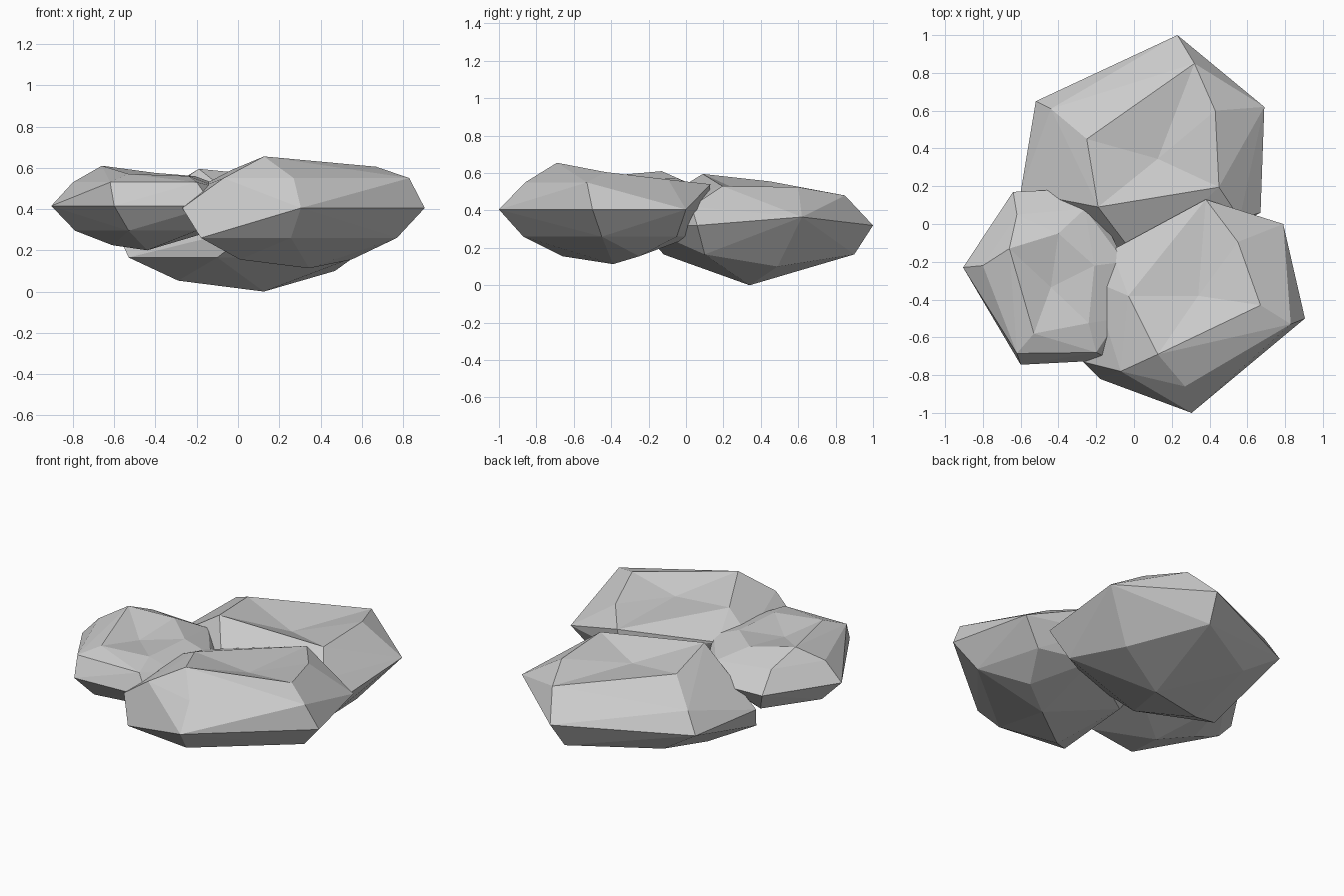
import bpy, bmesh

if "Cube" in bpy.data.objects:
    bpy.data.objects.remove(bpy.data.objects["Cube"])


def rock(name, rim, centre, body):
    """Faceted boulder: hull of a few corners, with a slightly dished top fan."""
    bm = bmesh.new()
    rim_verts = [bm.verts.new(p) for p in rim]
    for p in body:
        bm.verts.new(p)
    bmesh.ops.convex_hull(bm, input=bm.verts[:])
    # open the crown and fan it to its centre point
    crown = [f for f in bm.faces if all(v in rim_verts for v in f.verts)]
    bmesh.ops.delete(bm, geom=crown, context='FACES')
    border = [e for e in bm.edges if len(e.link_faces) == 1]
    if border:
        c = bm.verts.new(centre)
        for e in border:
            bm.faces.new((e.verts[0], e.verts[1], c))
    bmesh.ops.delete(bm, geom=[v for v in bm.verts if not v.link_faces], context='VERTS')
    bmesh.ops.recalc_face_normals(bm, faces=bm.faces[:])
    mesh = bpy.data.meshes.new(name)
    bm.to_mesh(mesh)
    bm.free()
    bpy.context.collection.objects.link(bpy.data.objects.new(name, mesh))


def ring(z, *pts):
    return [(x, y, z) for x, y in pts]


# Front right rock
rock("front_rock",
     [(.126, -.69, .655), (.67, -.43, .605), (.55, -.095, .565), (.38, .13, .54), (-.03, -.38, .59)],
     (.34, -.38, .56),
     ring(.55, (-.07, -.78), (.27, -.86), (.83, -.53))
     + ring(.49, (-.12, -.14), (-.22, -.3))
     + ring(.405, (-.27, -.73), (.305, -1), (.905, -.5), (.79, 0), (.36, .12), (-.24, -.28))
     + ring(.26, (-.18, -.82), (.257, -.87), (.77, -.45), (.66, -.05), (.33, .03), (-.13, -.28))
     + ring(.155, (.01, -.66), (.55, -.25)) + ring(.113, (.345, -.39)))

# Back rock, lowest and largest
rock("back_rock",
     [(-.25, .45, .555), (.32, .85, .48), (.43, .6, .525), (.45, .195, .53), (-.19, .09, .595)],
     (.126, .345, .48),
     ring(.44, (-.44, .61)) + ring(.42, (.03, -.2), (.56, .03))
     + ring(.32, (.23, 1), (.67, .06), (.1, -.25), (-.6, .17), (-.52, .65)) + ring(.365, (.69, .62))
     + ring(.165, (-.53, .07), (-.10, -.12), (.56, .1), (.2, .9), (-.28, .62))
     + ring(.1, (.47, .49)) + ring(.053, (-.29, .2)) + ring(0, (.125, .34)))

# Left rock, smallest
rock("left_rock",
     [(-.66, -.13, .61), (-.53, -.58, .57), (-.24, -.525, .56), (-.21, -.22, .56), (-.40, -.05, .575)],
     (-.44, -.335, .535),
     ring(.53, (-.80, -.22), (-.62, -.685), (-.2, -.68), (-.62, .05))
     + ring(.5, (-.08, -.5), (-.05, -.2), (-.26, .08))
     + ring(.415, (-.905, -.23), (-.60, -.745), (-.12, -.72), (0, -.3), (-.2, .1), (-.44, .18), (-.64, .17))
     + ring(.295, (-.79, -.2), (-.53, -.65), (-.2, -.6), (-.12, -.1), (-.58, .1))
     + ring(.225, (-.61, -.2)) + ring(.2, (-.44, -.33)))
